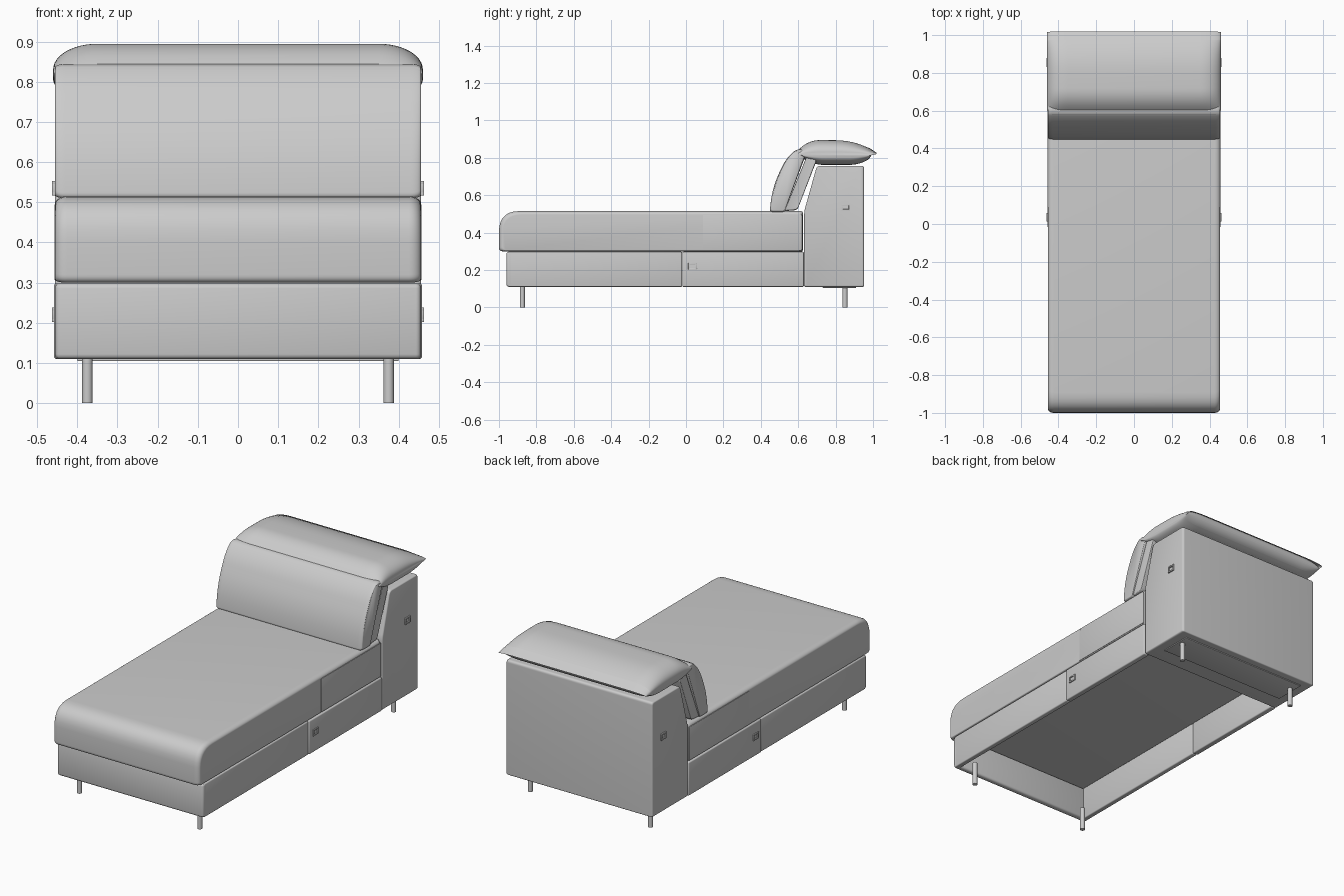
import bpy, bmesh, math
from mathutils import Vector

cube = bpy.data.objects.get("Cube")
if cube:
    bpy.data.objects.remove(cube, do_unlink=True)

grey = bpy.data.materials.new("light grey upholstery")
grey.use_nodes = True
COLOUR = (0.6, 0.6, 0.6, 1)
grey.diffuse_color = COLOUR
grey.node_tree.nodes["Principled BSDF"].inputs["Base Color"].default_value = COLOUR


def finish(name, bm, bevel=0.0, segments=3):
    bmesh.ops.recalc_face_normals(bm, faces=bm.faces[:])
    mesh = bpy.data.meshes.new(name)
    bm.to_mesh(mesh)
    bm.free()
    mesh.materials.append(grey)
    ob = bpy.data.objects.new(name, mesh)
    bpy.context.collection.objects.link(ob)
    bpy.ops.object.select_all(action="DESELECT")
    ob.select_set(True)
    bpy.context.view_layer.objects.active = ob
    if bevel:
        mod = ob.modifiers.new("soft edges", "BEVEL")
        mod.width, mod.segments = bevel, segments
        bpy.ops.object.modifier_apply(modifier=mod.name)
    bpy.ops.object.shade_smooth_by_angle(angle=math.radians(35))
    return ob


def box(name, x, y, z, bevel=0.006):
    bm = bmesh.new()
    bmesh.ops.create_cube(bm, size=1)
    for v in bm.verts:
        v.co = [lo + (c + 0.5) * (hi - lo) for c, (lo, hi) in zip(v.co, (x, y, z))]
    return finish(name, bm, bevel)


def rounded(corners, steps=7):
    """Side outline from (y, z, radius) corners."""
    out = []
    for i, (y, z, r) in enumerate(corners):
        p = Vector((y, z))
        if r == 0:
            out.append(p)
            continue
        a = Vector(corners[i - 1][:2]) - p
        b = Vector(corners[(i + 1) % len(corners)][:2]) - p
        a, b = p + a.normalized() * r, p + b.normalized() * r
        for k in range(steps + 1):
            t = k / steps
            out.append(a * (1 - t) ** 2 + p * 2 * t * (1 - t) + b * t * t)
    return out


def cushion(name, corners, half_width, end, shrink_y, shrink_z, centre, steps=8):
    """Outline swept across x, drawn in towards centre at both ends."""
    outline = rounded(corners)
    angles = [math.pi / 2 * k / steps for k in range(steps + 1)]
    stations = [(half_width - end + end * math.sin(t), 1 - math.cos(t)) for t in angles]
    stations = [(-x, f) for x, f in reversed(stations)] + stations
    bm = bmesh.new()
    rings = []
    for x, f in stations:
        rings.append([bm.verts.new((x,
                      centre[0] + (p.x - centre[0]) * (1 - shrink_y * f),
                      centre[1] + (p.y - centre[1]) * (1 - shrink_z * f))) for p in outline])
    n = len(outline)
    for a, b in zip(rings, rings[1:]):
        for i in range(n):
            bm.faces.new((a[i], a[(i + 1) % n], b[(i + 1) % n], b[i]))
    bm.faces.new(rings[0])
    bm.faces.new(rings[-1])
    return finish(name, bm)


# Hollow base frame, open underneath
box("base_front", (-0.455, 0.455), (-0.96, -0.925), (0.11, 0.298), 0.012)
for side, s in (("left", 1), ("right", -1)):
    def wall(outer, inner):
        return tuple(sorted((s * outer, s * inner)))
    box("base_front_panel_" + side, wall(0.455, 0.425), (-0.95, -0.021), (0.11, 0.298))
    box("base_rear_panel_" + side, wall(0.458, 0.425), (-0.019, 0.63), (0.11, 0.298))
    box("seat_side_panel_" + side, wall(0.457, 0.45), (0.09, 0.622), (0.306, 0.495), 0.002)

    # Pull tabs: small square frames
    for part, y, z in (("base", 0.035, 0.22), ("back", 0.855, 0.535)):
        for edge, dy, dz, wy, wz in (("top", 0, 0.014, 0.023, 0.004), ("bottom", 0, -0.014, 0.023, 0.004),
                                     ("front", -0.019, 0, 0.004, 0.012), ("rear", 0.019, 0, 0.004, 0.012)):
            box(f"{part}_tab_{edge}_{side}", wall(0.463, 0.45),
                (y + dy - wy, y + dy + wy), (z + dz - wz, z + dz + wz), 0.001)

    # Legs
    for end, y in (("front", -0.875), ("rear", 0.85)):
        bm = bmesh.new()
        bmesh.ops.create_cone(bm, cap_ends=True, segments=24, radius1=0.013, radius2=0.013, depth=0.13)
        bmesh.ops.translate(bm, verts=bm.verts[:], vec=(s * 0.375, y, 0.065))
        finish(f"{end}_leg_{side}", bm)

# Long seat
cushion("seat", [(-1.0, 0.30, 0.02), (-1.0, 0.515, 0.11), (0.625, 0.515, 0.012), (0.625, 0.30, 0.008)],
        0.455, 0.03, 0.025, 0.12, (-0.15, 0.36))

# Back housing with sloped front
cushion("back_housing", [(0.632, 0.11, 0.008), (0.632, 0.515, 0.02), (0.70, 0.757, 0.02),
                         (0.952, 0.757, 0.015), (0.952, 0.11, 0.008)],
        0.456, 0.012, 0.05, 0.02, (0.79, 0.43), 4)
box("back_foot_plate", (-0.40, 0.40), (0.73, 0.91), (0.105, 0.115), 0.002)

# Backrest: front pad and rear layer
cushion("backrest_pad", [(0.447, 0.51, 0.015), (0.462, 0.64, 0.08), (0.535, 0.80, 0.06), (0.595, 0.85, 0.03),
                         (0.648, 0.835, 0.02), (0.525, 0.51, 0.01)],
        0.455, 0.025, 0.10, 0.05, (0.55, 0.68))
cushion("backrest_rear_layer", [(0.525, 0.515, 0.01), (0.648, 0.815, 0.015), (0.70, 0.79, 0.015), (0.595, 0.52, 0.02)],
        0.45, 0.015, 0.06, 0.04, (0.615, 0.66))

# Headrest with tapered ends
cushion("headrest", [(0.592, 0.835, 0.015), (0.66, 0.895, 0.06), (0.92, 0.893, 0.12), (1.0, 0.84, 0.03),
                     (0.985, 0.795, 0.025), (0.92, 0.762, 0.05), (0.70, 0.762, 0.04), (0.63, 0.79, 0.02)],
        0.46, 0.11, 0.02, 0.8, (0.80, 0.815), 12)
